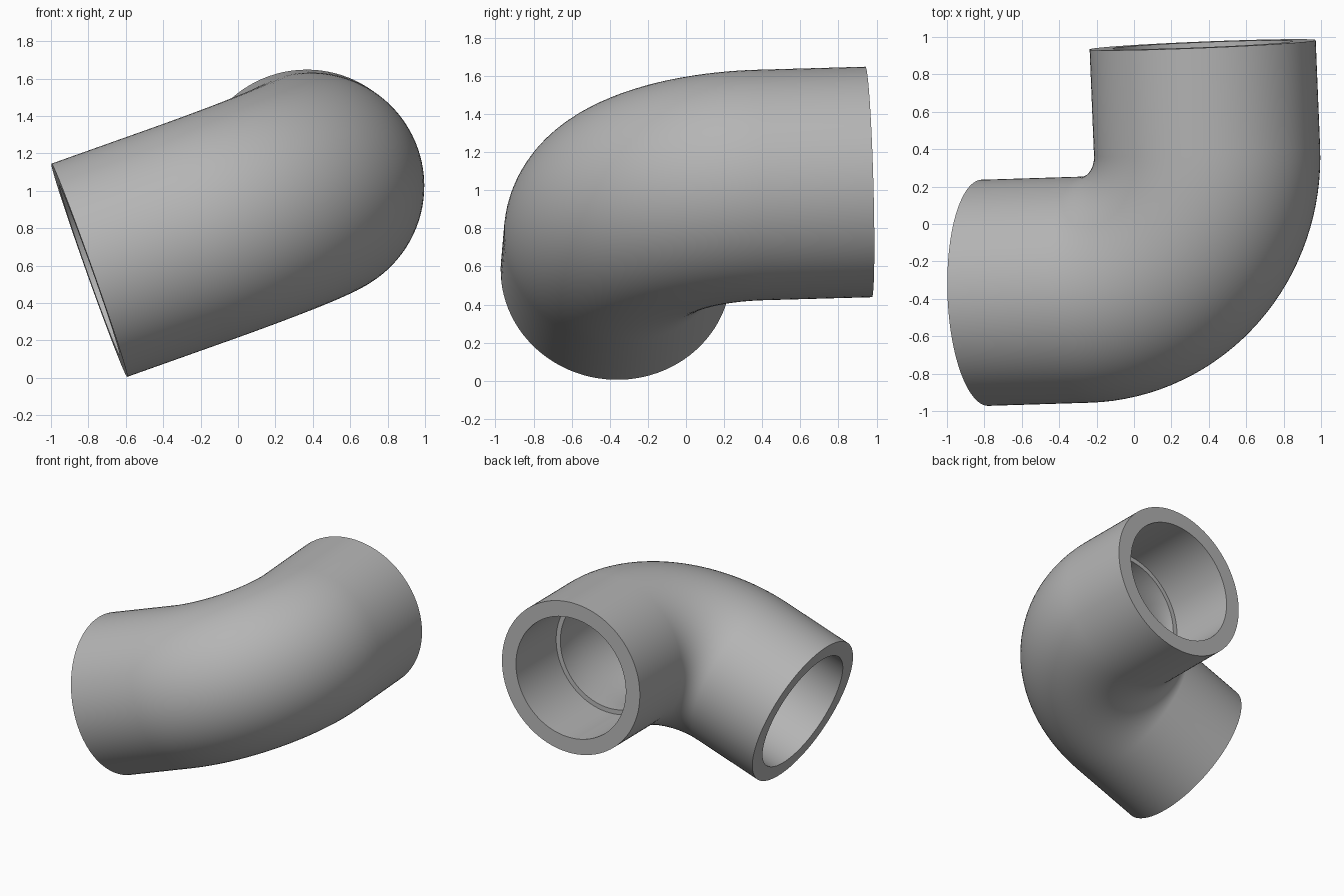
import bpy
import bmesh
from math import cos, sin, pi, radians
from mathutils import Vector

cube = bpy.data.objects.get("Cube")
if cube:
    bpy.data.objects.remove(cube, do_unlink=True)

SEGMENTS = 96
BEND_STEPS = 32
OUTER, SOCKET, BORE = 0.605, 0.482, 0.445
BEND, LEG, DEPTH = 0.72, 1.29, 0.55

# Tilted frame of the elbow: corner of the two axes and the leg directions
corner = Vector((0.42, -0.33, 1.007))
leg_b = Vector((-0.041, 0.999, 0.028)).normalized()
leg_a = Vector((-0.942, -0.033, -0.335))
leg_a = (leg_a - leg_a.dot(leg_b) * leg_b).normalized()
normal = leg_a.cross(leg_b)
centre = corner + BEND * (leg_a + leg_b)


def station(angle, offset, radius):
    """Ring on the bend at an angle, pushed straight out along its leg."""
    out = -(cos(angle) * leg_b + sin(angle) * leg_a)
    push = leg_a if angle == 0 else leg_b
    mid = centre + BEND * out + offset * push
    return [mid + radius * (cos(t) * out + sin(t) * normal)
            for t in (2 * pi * i / SEGMENTS for i in range(SEGMENTS))]


straight = LEG - BEND
step = straight - DEPTH
angles = [pi / 2 * i / BEND_STEPS for i in range(BEND_STEPS + 1)]

# Outer skin, end rim, socket, shoulder, bore, then back out of the other end
rings = [station(0, straight, OUTER)]
rings += [station(a, 0, OUTER) for a in angles]
rings += [station(pi / 2, straight, OUTER), station(pi / 2, straight, SOCKET),
          station(pi / 2, step, SOCKET), station(pi / 2, step, BORE)]
rings += [station(a, 0, BORE) for a in reversed(angles)]
rings += [station(0, step, BORE), station(0, step, SOCKET), station(0, straight, SOCKET)]

bm = bmesh.new()
loops = [[bm.verts.new(p) for p in ring] for ring in rings]
for k, ring in enumerate(loops):
    following = loops[(k + 1) % len(loops)]
    for i in range(SEGMENTS):
        j = (i + 1) % SEGMENTS
        bm.faces.new((ring[i], ring[j], following[j], following[i]))
bmesh.ops.recalc_face_normals(bm, faces=bm.faces)
mesh = bpy.data.meshes.new("pipe_elbow")
bm.to_mesh(mesh)
bm.free()

# Single grey material
grey = bpy.data.materials.new("plain_grey")
grey.use_nodes = True
colour = (0.46, 0.46, 0.46, 1)
grey.diffuse_color = colour
grey.node_tree.nodes["Principled BSDF"].inputs["Base Color"].default_value = colour
mesh.materials.append(grey)

elbow = bpy.data.objects.new("pipe_elbow", mesh)
bpy.context.collection.objects.link(elbow)
bpy.context.view_layer.objects.active = elbow
elbow.select_set(True)
bpy.ops.object.shade_smooth_by_angle(angle=radians(35))
